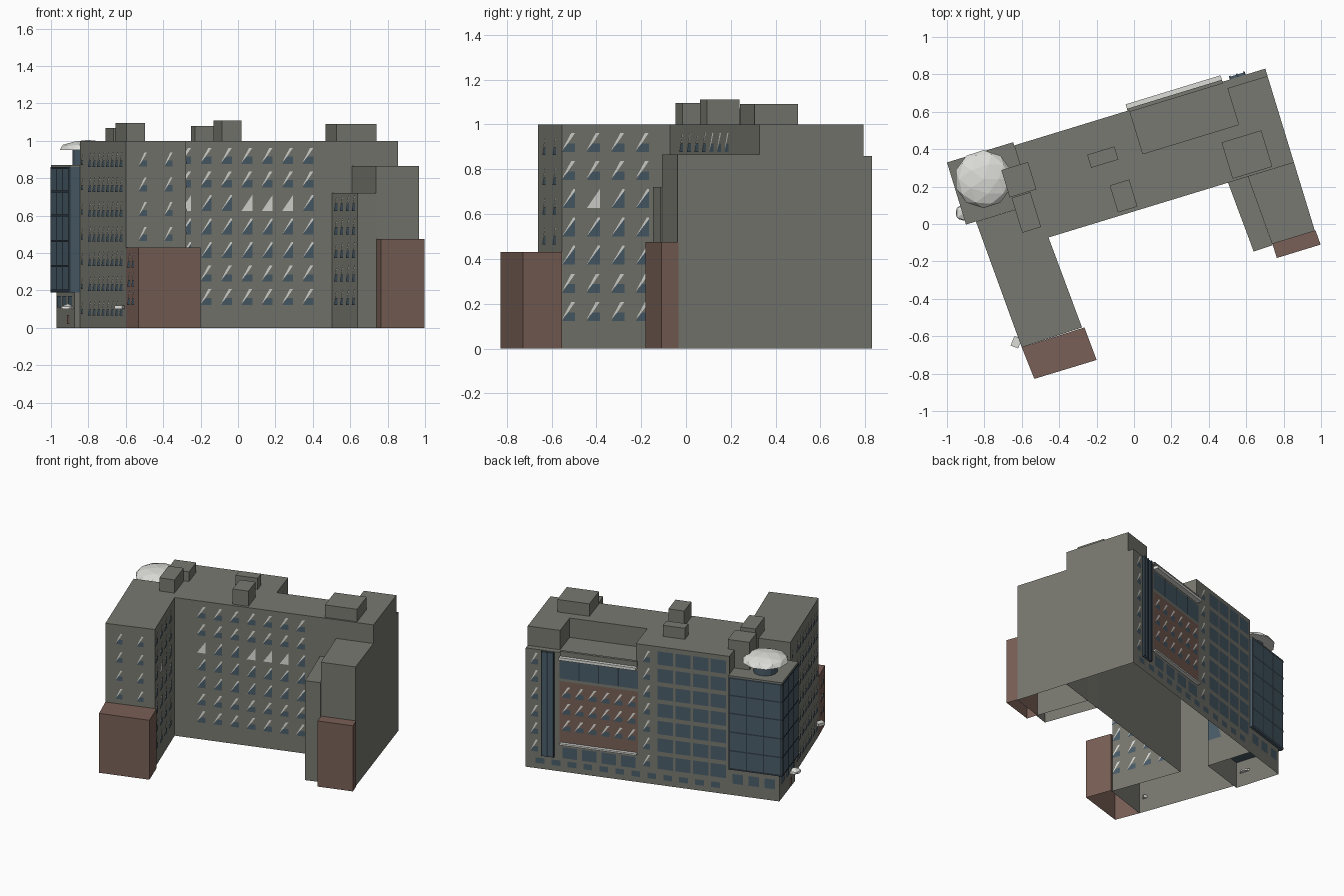
import bpy, bmesh, math
from mathutils import Vector

if "Cube" in bpy.data.objects:
    bpy.data.objects.remove(bpy.data.objects["Cube"])

ANG = math.radians(17)
CU, SU = math.cos(ANG), math.sin(ANG)


def P(u, v):
    """Building axes to world plan position."""
    return (u * CU - v * SU, u * SU + v * CU)


def material(name, rgb):
    m = bpy.data.materials.new(name)
    m.diffuse_color = (*rgb, 1)
    m.use_nodes = True
    m.node_tree.nodes["Principled BSDF"].inputs["Base Color"].default_value = m.diffuse_color
    return m


WALL = material("grey_wall", (0.19, 0.19, 0.165))
BRICK = material("brown_brick", (0.19, 0.115, 0.093))
GLASS = material("blue_glass", (0.068, 0.108, 0.142))
LIGHT = material("pale_panel", (0.72, 0.72, 0.69))
DARK = material("dark_frame", (0.03, 0.045, 0.06))


def finish(name, bm, mat):
    me = bpy.data.meshes.new(name)
    bm.to_mesh(me)
    bm.free()
    me.materials.append(mat)
    ob = bpy.data.objects.new(name, me)
    bpy.context.collection.objects.link(ob)
    return ob


def prism(name, pts, z0, z1, mat, bottom=False):
    bm = bmesh.new()
    lo = [bm.verts.new((x, y, z0)) for x, y in pts]
    hi = [bm.verts.new((x, y, z1)) for x, y in pts]
    n = len(pts)
    for i in range(n):
        j = (i + 1) % n
        bm.faces.new((lo[i], lo[j], hi[j], hi[i]))
    bm.faces.new(hi)
    if bottom:
        bm.faces.new(lo[::-1])
    return finish(name, bm, mat)


def box(name, u0, u1, v0, v1, z0, z1, mat, bottom=False):
    return prism(name, [P(u0, v0), P(u1, v0), P(u1, v1), P(u0, v1)], z0, z1, mat, bottom)


# Thin plates collected by colour
plates = {k: bmesh.new() for k in ("glass", "light", "brick", "dark", "wall")}


def plate(kind, wall, pts, off=0.004):
    a, b = Vector(wall[0]), Vector(wall[1])
    d = (b - a).normalized()
    n = Vector((d.y, -d.x))
    bm = plates[kind]
    vs = []
    for s, z in pts:
        q = a + d * s + n * off
        vs.append(bm.verts.new((q.x, q.y, z)))
    bm.faces.new(vs)


def rect(kind, wall, s, z, w, h, off=0.004):
    plate(kind, wall, [(s - w / 2, z - h / 2), (s + w / 2, z - h / 2),
                       (s + w / 2, z + h / 2), (s - w / 2, z + h / 2)], off)


def slant(wall, s, z, w, h, off=0.004, tall=False, blind=False):
    """Diagonal window: glass below, pale sliver along the diagonal."""
    l, r, b, t = s - w / 2, s + w / 2, z - h / 2, z + h / 2
    if blind:
        plate("light", wall, [(l, b), (r, b), (r, t)], off)
    elif tall:
        plate("glass", wall, [(l, b), (r, b), (r, t - h * .1)], off)
        plate("light", wall, [(l, b), (r, t - h * .1), (r, t), (r - w * .15, t)], off)
    else:
        m = b + h * 0.45
        plate("glass", wall, [(l, b), (r, b), (r, m), (l + w * .45, m)], off)
        plate("light", wall, [(l, b + h * .1), (l + w * .45, m), (r, t), (r - w * .3, t)], off)


ROWS = [0.92 - 0.1258 * i for i in range(7)]

# Main block with left wing
wing_sw, wing_se, inner, wing_nw = (-.6, -.66), (-.278, -.553), (-.457, -.072), (-.845, .013)
south = [wing_sw, wing_se, inner, P(.914, .064)]
west = [P(-.49, .589), P(-.49, .26), wing_nw]
prism("main_body", south + [P(.914, .589)] + west, 0, .86, WALL)
prism("upper_storey", south + [P(.914, .548), P(.69, .548), P(.69, .345),
                               P(.155, .345), P(.155, .589)] + west, .86, 1.0, WALL)

# Right wing
prism("right_wing", [P(.656, .064), P(.675, -.318), P(.914, -.318), P(.914, .064)], 0, .865, WALL)
low_nw, low_sw = P(.545, .068), (.64, -.147)
prism("right_wing_low", [low_nw, low_sw, P(.675, -.325), P(.656, .064)], 0, .72, WALL)
prism("right_brick_end", [P(.677, -.397), P(.922, -.397), P(.918, -.316), P(.677, -.316)],
      0, .475, BRICK)

# Left wing brick end
brick_w = ((-.6, -.66), (-.533, -.828))
prism("left_brick_end", [brick_w[0], brick_w[1], (-.2, -.727), (-.265, -.553)], 0, .43, BRICK)

# Corner tower with dome
box("tower_base", -.835, -.49, .26, .589, 0, .19, WALL)
box("tower_glass", -.86, -.49, .26, .607, .19, .86, GLASS, True)
box("tower_roof", -.86, -.49, .26, .607, .86, .87, WALL)
drum = [(-.805 + .08 * math.cos(i * math.pi / 6), .24 + .08 * math.sin(i * math.pi / 6)) for i in range(12)]
prism("dome_drum", drum, .87, .955, GLASS)


def cap(name, x, y, z, r, h, sub):
    bm = bmesh.new()
    bmesh.ops.create_icosphere(bm, subdivisions=sub, radius=1)
    bmesh.ops.bisect_plane(bm, geom=bm.verts[:] + bm.edges[:] + bm.faces[:],
                           plane_co=(0, 0, 0), plane_no=(0, 0, 1), clear_inner=True)
    bmesh.ops.holes_fill(bm, edges=[e for e in bm.edges if e.is_boundary])
    for v in bm.verts:
        v.co = (x + v.co.x * r, y + v.co.y * r, z + v.co.z * h)
    bmesh.ops.recalc_face_normals(bm, faces=bm.faces)
    finish(name, bm, LIGHT)


cap("dome", -.805, .24, .95, .155, .055, 2)
cap("entrance_canopy", -.91, .06, .1, .05, .03, 1)
prism("side_canopy", [(-.66, -.65), (-.62, -.665), (-.595, -.61), (-.64, -.6)], .1, .12, LIGHT, True)

# Roof boxes
for i, (u0, u1, v0, v1, z0, z1) in enumerate([
        (-.594, -.445, .33, .483, .87, 1.07), (-.585, -.48, .13, .325, .87, 1.095),
        (-.131, .021, .354, .427, 1, 1.08), (-.064, .045, .084, .235, 1, 1.11),
        (.575, .797, .077, .28, 1, 1.09)]):
    box(f"roof_box_{i + 1}", u0, u1, v0, v1, z0, z1, WALL)

# Courtyard windows on main block and left wing
court = (inner, low_nw)
wing_e = (wing_se, inner)
for r, z in enumerate(ROWS):
    tall = 2 <= r <= 4
    for c in range(7):
        slant(court, (-.28 + .109 * c + .457) / CU, z, .06, .085, tall=tall, blind=r == 2 and c in (0, 3, 4, 5))
    for c in range(4):
        slant(wing_e, .03 + .117 * c, z, .062, .085, tall=tall, blind=r == 2 and c == 1)

# Outer side and end of left wing
wing_w, wing_s = (wing_nw, wing_sw), (wing_sw, wing_se)
for r in range(7):
    z = .9 - .1325 * r
    for c in range(8):
        slant(wing_w, .16 + .07 * c, z, .05, .08)
    slant(wing_w, .04, z, .03, .06)
    if r < 4:
        for s in (.095, .24):
            slant(wing_s, s, z, .045, .075)
for z in (.36, .26, .16):
    for s in (.05, .11):
        slant(brick_w, s, z, .04, .075)

# Right wing courtyard side
for z in ROWS[2:]:
    for c in range(4):
        slant((low_nw, low_sw), .07 + .09 * c, z, .05, .085)

# Back facade, s measured from the right wing corner
back = (P(.914, .589), P(-.49, .589))
for z in ROWS:
    for c in range(4):
        rect("glass", back, .914 + .05 + .122 * c, z, .106, .096)
    slant(back, .834, z, .05, .085)
for z in ROWS[1:]:
    slant(back, .06, z, .05, .085)
for c in range(12):
    rect("glass", back, .1 + .11 * c, .06, .06, .04)
box("stair_glazing", .72, .80, .58, .603, .1, .855, GLASS, True)
for u in (.72, .76, .80):
    box("stair_mullion", u - .004, u + .004, .58, .608, .1, .858, DARK, True)

# Brick panel, glazed band and ledges
rect("brick", back, .505, .435, .54, .44)
for z in (.58, .46, .34):
    for c in range(6):
        slant(back, .28 + .09 * c, z, .06, .08, off=.008)
rect("glass", back, .505, .74, .54, .13)
for c in range(1, 4):
    rect("dark", back, .235 + .135 * c, .74, .008, .13, .007)
for c in range(4):
    rect("glass", back, .305 + .135 * c, .14, .1, .08)
box("terrace_canopy", .144, .675, .58, .625, .82, .84, LIGHT, True)
box("terrace_rail", .144, .675, .58, .6, .84, .875, WALL, True)
box("panel_ledge", .144, .675, .58, .612, .2, .212, LIGHT, True)

# Tower glazing bars
tower_n = (P(-.49, .607), P(-.86, .607))
tower_w = (P(-.86, .607), P(-.86, .26))
for wall, length in ((tower_n, .37), (tower_w, .347)):
    for z in (.2, .33, .465, .6, .73, .855):
        rect("dark", wall, length / 2, z, length, .01)
    for c in range(4):
        rect("dark", wall, .01 + c * (length - .02) / 3, .525, .007, .67)

# Tower ground floor windows and door
base_n = (P(-.49, .589), P(-.835, .589))
base_w = (P(-.835, .589), P(-.835, .26))
for c in range(3):
    rect("glass", base_n, .06 + .11 * c, .12, .07, .07)
    rect("glass", base_w, .06 + .1 * c, .14, .07, .06)
rect("brick", base_w, .23, .045, .05, .05)

for key, name, mat in (("glass", "window_panes", GLASS), ("light", "window_slivers", LIGHT),
                       ("brick", "brick_panels", BRICK), ("dark", "glazing_bars", DARK)):
    finish(name, plates[key], mat)
plates["wall"].free()
